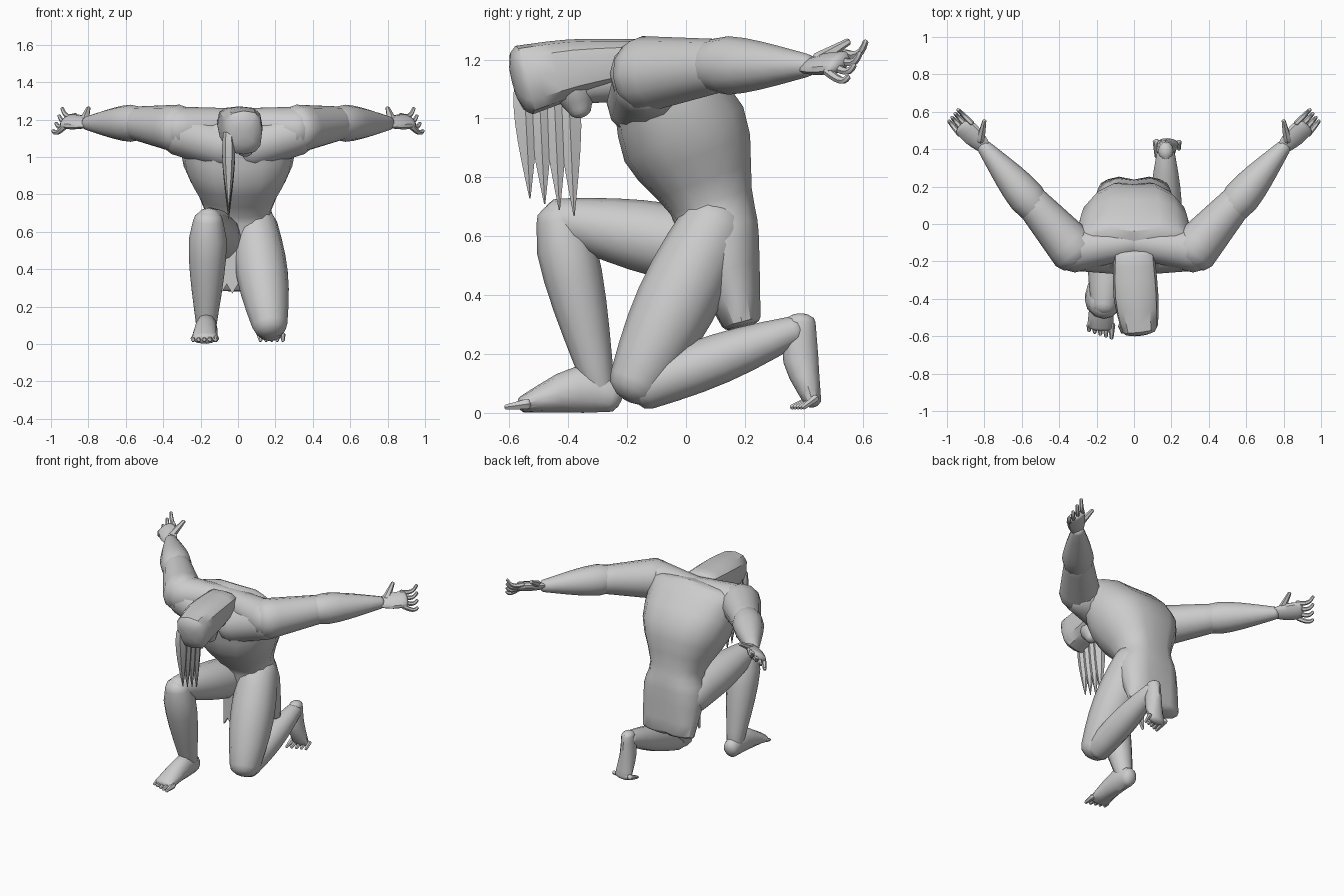
import bpy, bmesh, math
from mathutils import Vector

cube = bpy.data.objects.get("Cube")
if cube:
    bpy.data.objects.remove(cube, do_unlink=True)

stone = bpy.data.materials.new("grey_stone")
stone.use_nodes = True
grey = (.6, .6, .6, 1)
stone.diffuse_color = grey
stone.node_tree.nodes["Principled BSDF"].inputs["Base Color"].default_value = grey
X_AXIS, Y_AXIS = Vector((1, 0, 0)), Vector((0, 1, 0))


def finish(name, bm):
    """Turn a bmesh into a smooth object that keeps its sharp edges."""
    bmesh.ops.recalc_face_normals(bm, faces=bm.faces)
    mesh = bpy.data.meshes.new(name)
    bm.to_mesh(mesh)
    bm.free()
    mesh.materials.append(stone)
    part = bpy.data.objects.new(name, mesh)
    bpy.context.collection.objects.link(part)
    bpy.ops.object.select_all(action='DESELECT')
    part.select_set(True)
    bpy.context.view_layer.objects.active = part
    bpy.ops.object.shade_smooth_by_angle(angle=math.radians(35))


def skin(name, centres, widths, heights, side=X_AXIS, sides=12, dome=.7, groove=0, power=1):
    """Join oval sections along a path; widths lie along side, ends are domed."""
    count = len(centres)
    sections = []
    for i in range(count):
        along = (centres[min(i + 1, count - 1)] - centres[max(i - 1, 0)]).normalized()
        sections.append((centres[i], along, widths[i], heights[i]))

    def cap(section, direction):
        centre, along, wide, high = section
        reach = along * direction * dome * min(wide, high)
        angles = [math.radians(a) for a in (30, 60, 80)]
        return [(centre + reach * math.sin(a), along, wide * math.cos(a), high * math.cos(a)) for a in angles]

    sections = cap(sections[0], -1)[::-1] + sections + cap(sections[-1], 1)
    bm = bmesh.new()
    rings = []
    for centre, along, wide, high in sections:
        across = (side - along * side.dot(along)).normalized()
        up = along.cross(across)
        ring = []
        for k in range(sides):
            angle = math.tau * k / sides
            c, s = math.cos(angle), math.sin(angle)
            c, s = math.copysign(abs(c) ** power, c), math.copysign(abs(s) ** power, s)
            point = centre + across * c * wide + up * s * high
            if abs(point.x) < .01 and point.y > centre.y:
                point.y -= groove
            ring.append(bm.verts.new(point))
        rings.append(ring)
    for lower, upper in zip(rings, rings[1:]):
        for k in range(sides):
            after = (k + 1) % sides
            bm.faces.new((lower[k], lower[after], upper[after], upper[k]))
    bm.faces.new(rings[0])
    bm.faces.new(rings[-1])
    finish(name, bm)


def loft(name, rows, steps=3, **options):
    """Skin a smooth curve through rows of (x, y, z, width, height)."""
    curve = []
    for i in range(len(rows) - 1):
        before, start = rows[max(i - 1, 0)], rows[i]
        end, after = rows[i + 1], rows[min(i + 2, len(rows) - 1)]
        for k in range(steps):
            t = k / steps
            ease = t * t * (3 - 2 * t)
            leave, arrive = t * (1 - t) ** 2 / 2, t * t * (1 - t) / 2
            curve.append([b + (c - b) * ease + (c - a) * leave - (d - b) * arrive
                          for a, b, c, d in zip(before, start, end, after)])
    curve.append(rows[-1])
    skin(name, [Vector(row[:3]) for row in curve],
         [row[3] for row in curve], [row[4] for row in curve], **options)


def limb(name, start, end, radii, swell=0, peak=1, depth=1, bend=(0, 0, 0), steps=6, **options):
    """Skin a tapered limb whose muscle swells between its two joints."""
    start, end, bend = Vector(start), Vector(end), Vector(bend)
    centres, widths = [], []
    for i in range(steps + 1):
        t = i / steps
        centres.append(start.lerp(end, t) + bend * math.sin(math.pi * t))
        widths.append(radii[0] + (radii[1] - radii[0]) * t + swell * math.sin(math.pi * t ** peak))
    skin(name, centres, widths, [width * depth for width in widths], **options)


# Torso, running down into the flat-ended back cloth
loft("torso", [
    (0, .19, .31, .19, .07),
    (0, .12, .58, .21, .14),
    (0, .09, .72, .18, .15),
    (0, 0, .95, .29, .23),
    (0, -.12, 1.18, .32, .15),
], sides=16, dome=.35, groove=.02, power=.9)

# Front cloth with a ragged hem
bm = bmesh.new()
hem = [(.03 * (i - 3), .27 + .05 * (i % 2)) for i in range(7)]
outline = [(-.09, .6)] + hem + [(.09, .6)]
cloth = bm.faces.new([bm.verts.new((x, -.03, z)) for x, z in outline])
extruded = bmesh.ops.extrude_face_region(bm, geom=[cloth])["geom"]
bmesh.ops.translate(bm, vec=Y_AXIS * .02,
                    verts=[item for item in extruded if isinstance(item, bmesh.types.BMVert)])
finish("front_cloth", bm)

# Neck, bowed head and swept hair with hanging locks
limb("neck", (0, -.15, 1.15), (.03, -.36, 1.12), (.09, .07))
limb("head", (.04, -.36, 1.03), (.03, -.4, 1.18), (.04, .07), swell=.02)
loft("hair", [
    (0, -.16, 1.2, .11, .07),
    (.01, -.38, 1.17, .12, .1),
    (.03, -.55, 1.13, .1, .12),
], dome=.4, power=.7)
for i in range(4):
    y = -.55 + .05 * i
    limb("hair_lock", (-.05, y, 1.12), (-.05, y + .02, .73 - .02 * i), (.03, .002),
         swell=.013, peak=.7, depth=1.3, sides=6)

# Chest, arms and hands, mirrored
for sign, label in ((1, "left"), (-1, "right")):
    across = Vector((sign, -.9, 0))
    tilted = Vector((sign, -.9, -.7))

    def mirrored(name, start, end, radii, **options):
        limb(label + name, (start[0] * sign, *start[1:]), (end[0] * sign, *end[1:]), radii, **options)

    mirrored("_chest", (.06, -.15, 1.05), (.32, -.13, 1.13), (.12, .12), side=Y_AXIS)
    mirrored("_shoulder", (0, -.1, 1.18), (.33, -.14, 1.15), (.08, .12), side=Y_AXIS)
    mirrored("_upper_arm", (.32, -.14, 1.15), (.55, .12, 1.18), (.13, .09), side=across)
    mirrored("_forearm", (.53, .09, 1.18), (.8, .41, 1.18), (.09, .04), swell=.02, peak=.6, side=across)
    mirrored("_palm", (.8, .41, 1.18), (.91, .52, 1.19), (.04, .06), swell=.01, depth=.5, side=tilted)
    for i in range(4):
        shift = .02 * i
        mirrored("_finger", (.87 + shift, .54 - shift, 1.22 - shift), (.94 + shift * .8, .61 - shift, 1.26 - shift * 2),
                 (.016, .01), bend=(.01 * sign, .01, -.02), sides=6, side=across)
    mirrored("_thumb", (.82, .45, 1.2), (.8, .55, 1.26), (.025, .012), sides=6, side=across)

# Kneeling leg
limb("kneeling_thigh", (.09, .1, .64), (.17, -.17, .1), (.12, .095), swell=.03)
limb("kneeling_shin", (.17, -.14, .09), (.17, .37, .28), (.08, .05), swell=.02)
loft("kneeling_foot", [
    (.17, .39, .31, .04, .05),
    (.17, .39, .18, .05, .06),
    (.18, .43, .04, .06, .03),
])

# Forward leg
limb("forward_thigh", (-.1, .1, .55), (-.16, -.44, .66), (.13, .07), swell=.02)
limb("forward_shin", (-.16, -.43, .66), (-.17, -.29, .07), (.08, .05), swell=.03, peak=.6)
loft("forward_foot", [
    (-.17, -.25, .06, .05, .06),
    (-.17, -.36, .08, .06, .08),
    (-.18, -.55, .03, .07, .03),
])

# Toes, shrinking away from the big toe
for i in range(5):
    shift = .03 * i
    radii = (.02 - shift / 20, .01)
    limb("forward_toe", (-.12 - shift, -.54, .03), (-.12 - shift, -.61 + shift / 3, .02), radii, sides=6)
    limb("kneeling_toe", (.12 + shift, .44, .05), (.12 + shift, .36 + shift / 3, .02), radii, sides=6)
